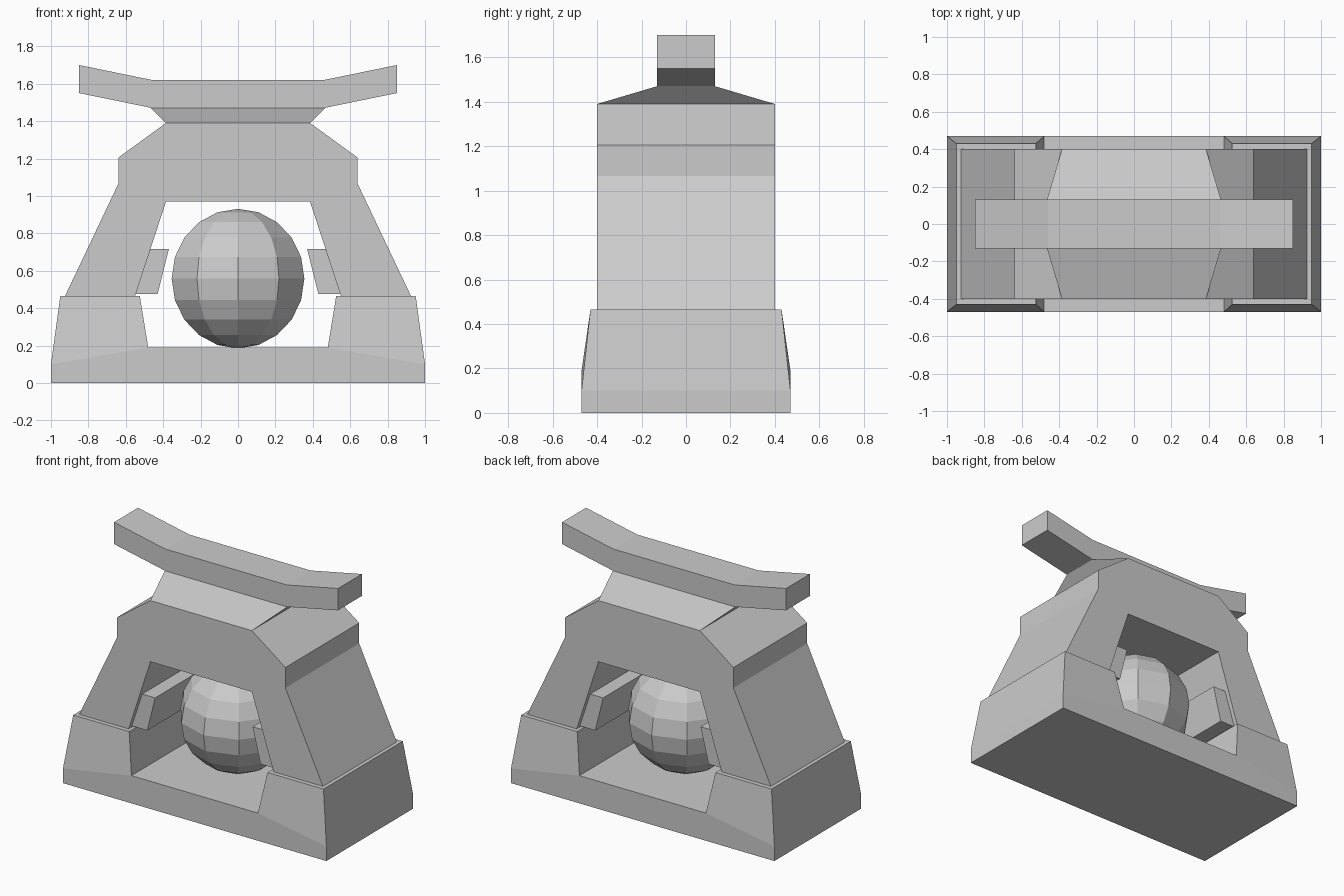
import bpy, bmesh

if "Cube" in bpy.data.objects:
    bpy.data.objects.remove(bpy.data.objects["Cube"])


def finish(name, bm):
    bmesh.ops.remove_doubles(bm, verts=bm.verts, dist=1e-5)
    bmesh.ops.recalc_face_normals(bm, faces=bm.faces)
    me = bpy.data.meshes.new(name)
    bm.to_mesh(me)
    bm.free()
    ob = bpy.data.objects.new(name, me)
    bpy.context.collection.objects.link(ob)
    return ob


def mirrored(half):
    """Close a right-hand profile (x, z, ...) with its mirror image."""
    return half + [(-p[0], *p[1:]) for p in reversed(half)]


def prism(name, profile, depth):
    """Extrude an x-z outline symmetrically along y."""
    bm = bmesh.new()
    face = bm.faces.new([bm.verts.new((x, -depth, z)) for x, z in profile])
    ext = bmesh.ops.extrude_face_region(bm, geom=[face], use_keep_orig=True)
    moved = [v for v in ext["geom"] if isinstance(v, bmesh.types.BMVert)]
    bmesh.ops.translate(bm, verts=moved, vec=(0, 2 * depth, 0))
    return finish(name, bm)


# Base: U-shaped tray, corner blocks tapering in towards the top (x, z, half depth)
outline = mirrored([(0.48, 0.19, 0.47), (0.525, 0.465, 0.43), (0.95, 0.465, 0.43),
                    (1.0, 0.10, 0.47), (1.0, 0.0, 0.47)])
bm = bmesh.new()
front = [bm.verts.new((x, -y, z)) for x, z, y in outline]
back = [bm.verts.new((x, y, z)) for x, z, y in outline]
n = len(outline)
for i in range(n):
    j = (i + 1) % n
    bm.faces.new((front[i], front[j], back[j], back[i]))
for side in (front, back):
    bm.faces.new([side[i] for i in (0, 3, 4, 5, 6, 9)])
    bm.faces.new(side[0:4])
    bm.faces.new(side[6:10])
finish("base", bm)

# Arched frame
prism("arch_frame", mirrored([(0.385, 0.97), (0.55, 0.465), (0.925, 0.465),
                              (0.64, 1.065), (0.64, 1.205), (0.385, 1.39)]), 0.40)

# Rails on the inner sides of the legs
for name, s in (("left_rail", -1), ("right_rail", 1)):
    prism(name, [(s * x, z) for x, z in
                 ((0.468, 0.715), (0.37, 0.715), (0.43, 0.475), (0.547, 0.475))], 0.37)

# Sloped cap between frame and top beam
bm = bmesh.new()
rings = [[bm.verts.new((sx * w, sy * d, z))
          for sx, sy in ((-1, -1), (1, -1), (1, 1), (-1, 1))]
         for w, d, z in ((0.385, 0.40, 1.39), (0.465, 0.13, 1.47))]
for i in range(4):
    j = (i + 1) % 4
    bm.faces.new((rings[0][i], rings[0][j], rings[1][j], rings[1][i]))
for r in rings:
    bm.faces.new(r)
finish("roof_cap", bm)

# Top beam with upturned ends
prism("top_beam", mirrored([(0.46, 1.62), (0.85, 1.70), (0.85, 1.55), (0.46, 1.47)]), 0.13)

# Low-poly ball
bpy.ops.mesh.primitive_uv_sphere_add(segments=10, ring_count=10, radius=0.373,
                                     location=(0, 0, 0.558))
bpy.context.object.name = "ball"
